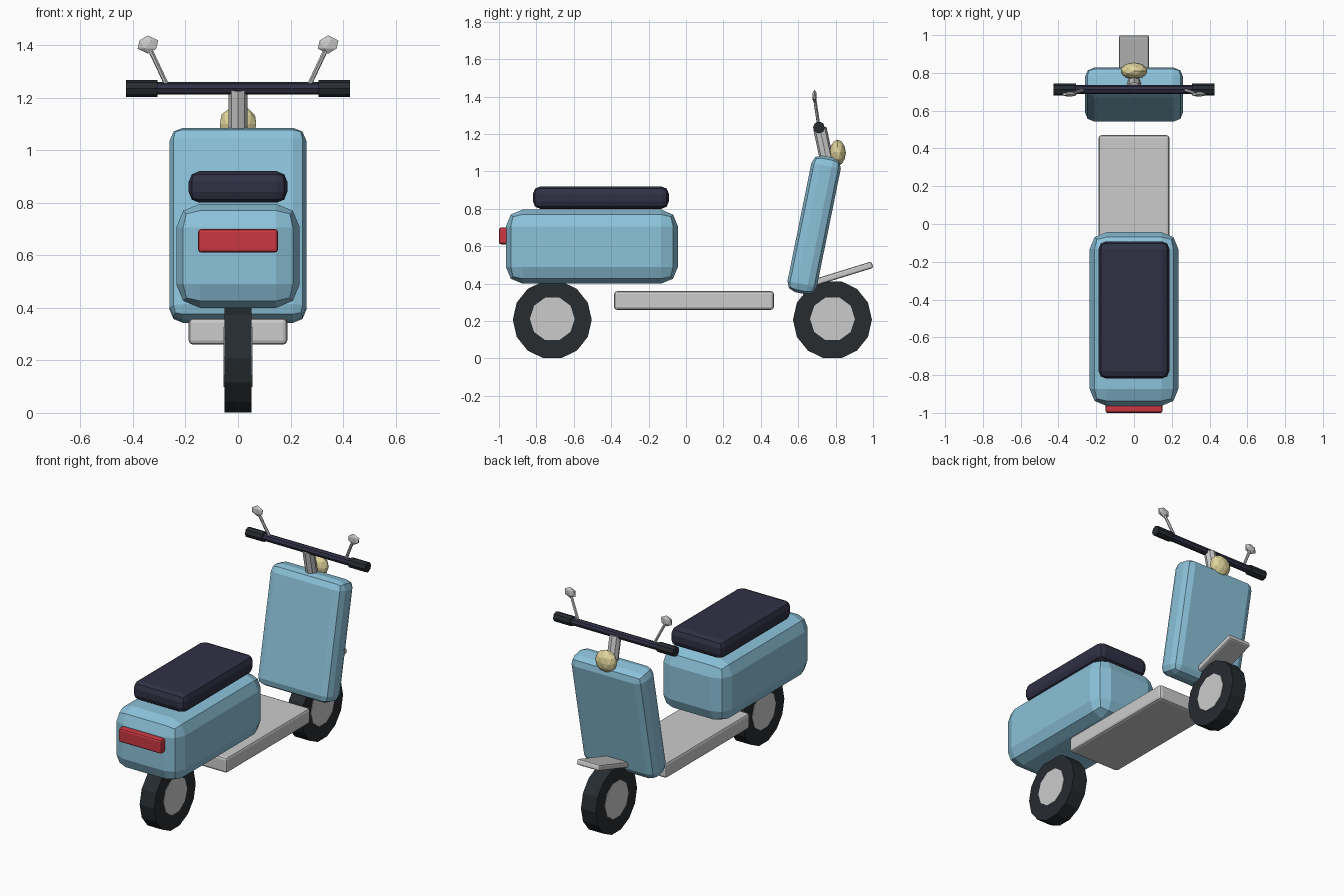
import bpy
from math import atan2
from mathutils import Vector

if "Cube" in bpy.data.objects:
    bpy.data.objects.remove(bpy.data.objects["Cube"])


def mat(name, r, g, b):
    m = bpy.data.materials.new(name)
    m.diffuse_color = (r, g, b, 1)
    m.use_nodes = True
    m.node_tree.nodes["Principled BSDF"].inputs["Base Color"].default_value = m.diffuse_color
    return m


BLUE = mat("blue_paint", 0.26, 0.54, 0.70)
NAVY = mat("navy_vinyl", 0.03, 0.03, 0.06)
RUBBER = mat("rubber", 0.02, 0.025, 0.03)
RED = mat("red_lens", 0.60, 0.04, 0.055)
CREAM = mat("cream_lens", 0.76, 0.67, 0.34)


def finish(name, material):
    ob = bpy.context.object
    ob.name = name
    if material:
        ob.data.materials.append(material)
    return ob


def box(name, loc, size, bevel, material=None, tilt=0, segments=2):
    bpy.ops.mesh.primitive_cube_add(size=1)
    ob = finish(name, material)
    for v in ob.data.vertices:
        v.co *= Vector(size)
    ob.location = loc
    ob.rotation_euler.x = tilt
    mod = ob.modifiers.new("rounded_edges", 'BEVEL')
    mod.width, mod.segments = bevel, segments
    return ob


def rod(name, a, b, radius, sides, material=None):
    a, b = Vector(a), Vector(b)
    d = b - a
    bpy.ops.mesh.primitive_cylinder_add(
        vertices=sides, radius=radius, depth=d.length, location=(a + b) / 2,
        rotation=(0, atan2(Vector((d.x, d.y)).length, d.z), atan2(d.y, d.x)))
    return finish(name, material)


def axle(name, x0, x1, y, z, radius, sides, material=None):
    bpy.ops.mesh.primitive_cylinder_add(
        vertices=sides, radius=radius, depth=x1 - x0,
        location=((x0 + x1) / 2, y, z), rotation=(0, 1.5707963, 0))
    return finish(name, material)


def ball(name, loc, radii, level, material=None):
    bpy.ops.mesh.primitive_ico_sphere_add(subdivisions=level, radius=1, location=loc)
    ob = finish(name, material)
    for v in ob.data.vertices:
        v.co *= Vector(radii)
    return ob


# Wheels
for end, y in (("rear", -0.715), ("front", 0.783)):
    axle(end + "_tyre", -0.052, 0.052, y, 0.207, 0.211, 14, RUBBER)
    axle(end + "_hub", -0.055, 0.055, y, 0.212, 0.12, 10)

# Body, seat, tail light and floor
box("rear_body", (0, -0.503, 0.598), (0.47, 0.92, 0.396), 0.09, BLUE)
box("seat", (0, -0.455, 0.86), (0.375, 0.727, 0.12), 0.04, NAVY)
box("tail_light", (0, -0.97, 0.655), (0.304, 0.06, 0.09), 0.012, RED)
box("floorboard", (0, 0.043, 0.31), (0.375, 0.855, 0.10), 0.016)

# Leaning leg shield and front fender
box("leg_shield", (0, 0.685, 0.714), (0.52, 0.16, 0.745), 0.05, BLUE, tilt=-0.2)
box("front_fender", (0, 0.803, 0.442), (0.16, 0.405, 0.036), 0.01, tilt=0.3)

# Steering column, headlight and handlebar
bpy.ops.mesh.primitive_cylinder_add(vertices=8, radius=0.036, depth=0.22,
                                    location=(0, 0.739, 1.123), rotation=(0.21, 0, 0))
finish("steering_column", None)
ball("headlight", (0, 0.811, 1.10), (0.073, 0.044, 0.07), 2, CREAM)
axle("handlebar", -0.32, 0.32, 0.711, 1.235, 0.024, 8, NAVY)

# Grips and mirrors on both sides
for side, s in (("left", -1), ("right", 1)):
    x0, x1 = sorted((s * 0.307, s * 0.427))
    axle(side + "_grip", x0, x1, 0.711, 1.235, 0.032, 8, RUBBER)
    rod(side + "_mirror_stalk", (s * 0.265, 0.711, 1.235), (s * 0.338, 0.688, 1.39), 0.009, 6)
    ball(side + "_mirror", (s * 0.343, 0.687, 1.402), (0.044, 0.014, 0.035), 1)

# Lean the column like the shield: top towards the seat
bpy.data.objects["steering_column"].rotation_euler.x = 0.21
